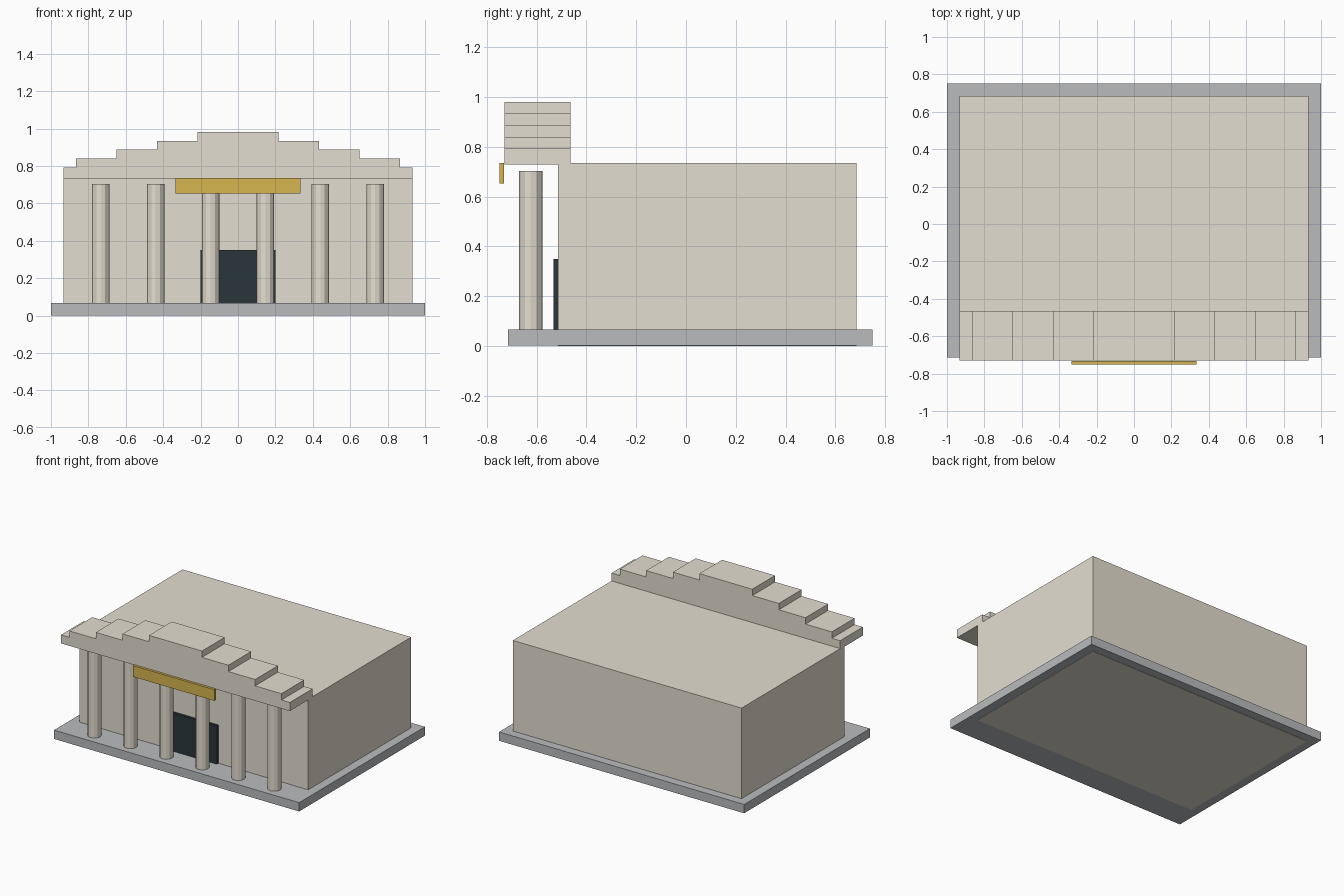
import bpy
import bmesh
from mathutils import Matrix, Vector

# Remove the default cube
default_cube = bpy.data.objects.get("Cube")
if default_cube:
    bpy.data.objects.remove(default_cube, do_unlink=True)


def make_material(name, rgb):
    mat = bpy.data.materials.new(name)
    mat.use_nodes = True
    colour = (*rgb, 1.0)
    mat.diffuse_color = colour
    bsdf = next(n for n in mat.node_tree.nodes if n.type == 'BSDF_PRINCIPLED')
    bsdf.inputs["Base Color"].default_value = colour
    return mat


stone = make_material("warm_stone", (0.77, 0.73, 0.63))
paving = make_material("grey_paving", (0.485, 0.5, 0.515))
gold = make_material("gold", (0.67, 0.46, 0.08))
dark = make_material("dark_slate", (0.023, 0.036, 0.044))


def add_object(name, bm, mat):
    bmesh.ops.recalc_face_normals(bm, faces=bm.faces)
    mesh = bpy.data.meshes.new(name)
    bm.to_mesh(mesh)
    bm.free()
    mesh.materials.append(mat)
    obj = bpy.data.objects.new(name, mesh)
    bpy.context.collection.objects.link(obj)


def box(name, half_width, y, z, mat):
    """Box centred on x, spanning the given y and z ranges."""
    bm = bmesh.new()
    size = Vector((2 * half_width, y[1] - y[0], z[1] - z[0]))
    centre = Vector((0, sum(y) / 2, sum(z) / 2))
    matrix = Matrix.Translation(centre) @ Matrix.Diagonal(size).to_4x4()
    bmesh.ops.create_cube(bm, size=1, matrix=matrix)
    add_object(name, bm, mat)


def column(name, x, y, radius, z, mat):
    bm = bmesh.new()
    bmesh.ops.create_cone(bm, cap_ends=True, segments=12, radius1=radius, radius2=radius,
                          depth=z[1] - z[0], matrix=Matrix.Translation((x, y, sum(z) / 2)))
    add_object(name, bm, mat)


def stepped_pediment(name, steps, bottom, y, mat):
    """Symmetric stepped profile extruded from front to back."""
    right = [(steps[0][0], bottom)]
    for i, (half_width, top) in enumerate(steps):
        right.append((half_width, top))
        if i + 1 < len(steps):
            right.append((steps[i + 1][0], top))
    profile = right + [(-x, z) for x, z in reversed(right)]
    bm = bmesh.new()
    face = bm.faces.new([bm.verts.new((x, y[0], z)) for x, z in profile])
    extruded = bmesh.ops.extrude_face_region(bm, geom=[face], use_keep_orig=True)["geom"]
    verts = [v for v in extruded if isinstance(v, bmesh.types.BMVert)]
    bmesh.ops.translate(bm, verts=verts, vec=(0, y[1] - y[0], 0))
    add_object(name, bm, mat)


# Plinth and main hall, whose stone foundation shows just below the plinth
floor = 0.067
box("plinth", 1.0, (-0.715, 0.75), (0.002, floor), paving)
box("main_hall", 0.933, (-0.514, 0.685), (0, 0.735), stone)

# Doorway and sign panel
box("door", 0.2, (-0.533, -0.5), (floor, 0.35), dark)
box("sign_panel", 0.333, (-0.75, -0.732), (0.653, 0.735), gold)

# Row of columns
for i in range(6):
    column(f"column_{i + 1}", (i - 2.5) * 0.2935, -0.624, 0.047, (floor, 0.703), stone)

# Stepped pediment across the front
steps = [(0.933, 0.793), (0.865, 0.84), (0.65, 0.887), (0.432, 0.934), (0.216, 0.981)]
stepped_pediment("pediment", steps, 0.73, (-0.729, -0.464), stone)
